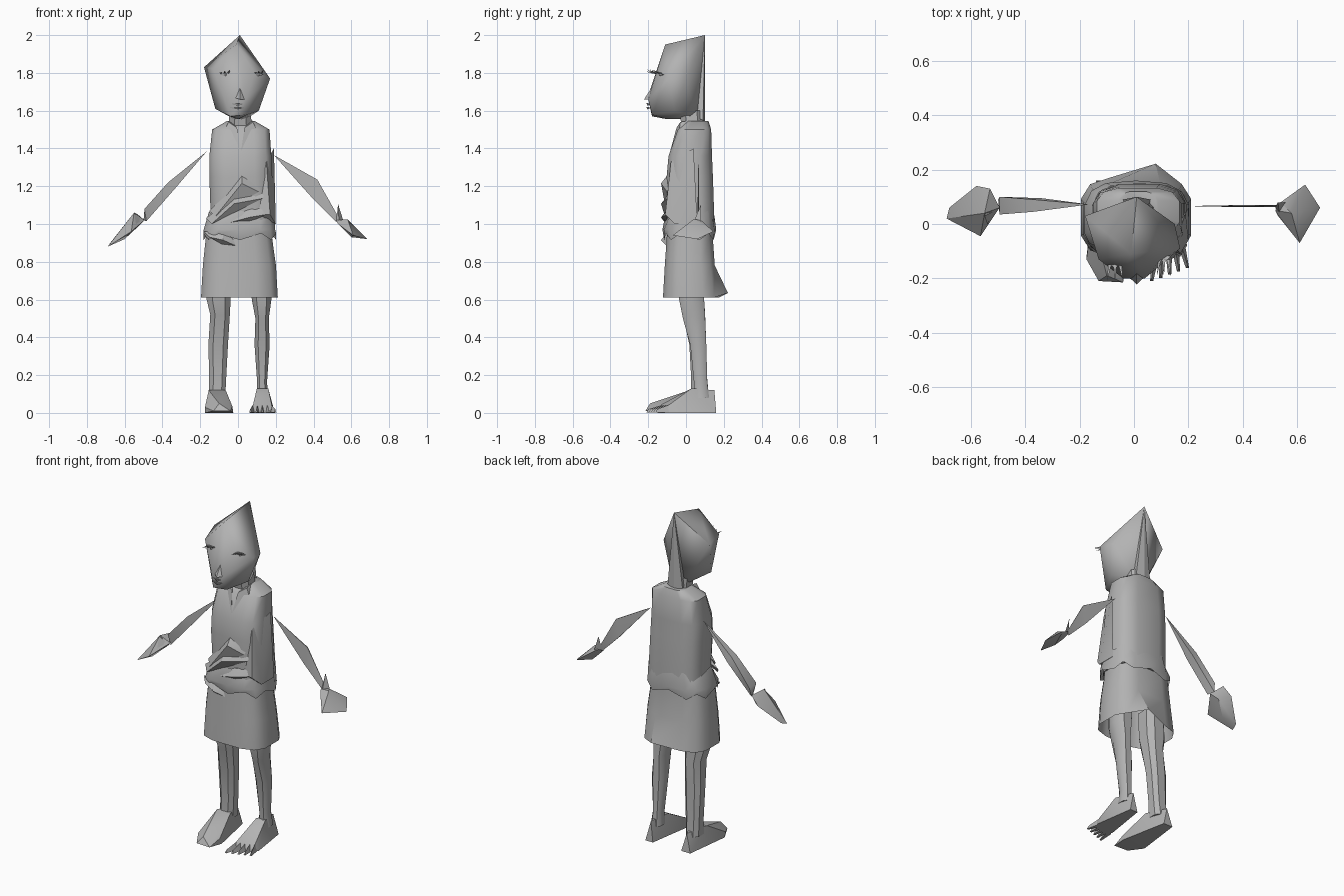
import bpy, bmesh, math
from mathutils import Vector

grey = bpy.data.materials.new("plain grey")
grey.diffuse_color = (0.45, 0.45, 0.45, 1)


def finish(name, bm, angle=40):
    bmesh.ops.recalc_face_normals(bm, faces=bm.faces)
    me = bpy.data.meshes.new(name)
    bm.to_mesh(me)
    bm.free()
    me.materials.append(grey)
    ob = bpy.data.objects.new(name, me)
    bpy.context.collection.objects.link(ob)
    bpy.ops.object.select_all(action='DESELECT')
    ob.select_set(True)
    bpy.context.view_layer.objects.active = ob
    bpy.ops.object.shade_smooth_by_angle(angle=math.radians(angle))
    return ob


def hull(name, pts, angle=40):
    """Faceted solid wrapped around a few corner points."""
    bm = bmesh.new()
    for p in pts:
        bm.verts.new(p)
    bmesh.ops.convex_hull(bm, input=bm.verts[:])
    loose = [v for v in bm.verts if not v.link_faces]
    bmesh.ops.delete(bm, geom=loose, context='VERTS')
    return finish(name, bm, angle)


def loft(name, rings, n=12, power=0.75, caps=True, tweak=None):
    """Skin rings given as (x0, x1, y0, y1, z)."""
    bm = bmesh.new()
    rows = []
    for x0, x1, y0, y1, z in rings:
        row = []
        for i in range(n):
            a = 2 * math.pi * (i + 0.5) / n
            c, s = math.cos(a), math.sin(a)
            c = math.copysign(abs(c) ** power, c)
            s = math.copysign(abs(s) ** power, s)
            row.append(bm.verts.new(((x0 + x1) / 2 + c * (x1 - x0) / 2,
                                     (y0 + y1) / 2 + s * (y1 - y0) / 2, z)))
        rows.append(row)
    for a, b in zip(rows, rows[1:]):
        for i in range(n):
            j = (i + 1) % n
            bm.faces.new((a[i], a[j], b[j], b[i]))
    if caps:
        bm.faces.new(rows[0])
        bm.faces.new(rows[-1])
    if tweak:
        tweak(rows)
    return finish(name, bm)


# Head: pointed crown, broad cheeks, forward muzzle
hull("head", [(0.01, 0.1, 2.0), (-0.01, -0.11, 1.95), (-0.18, 0.03, 1.83),
              (-0.13, -0.13, 1.82), (0.09, -0.14, 1.8), (0.17, -0.09, 1.77),
              (0.15, 0.0, 1.76), (-0.12, -0.07, 1.61), (0.11, -0.06, 1.6),
              (-0.04, -0.2, 1.68), (0.04, -0.2, 1.66), (-0.04, -0.18, 1.57),
              (0.05, -0.18, 1.58), (-0.03, 0.06, 1.56), (0.05, 0.06, 1.56),
              (0, -0.1, 1.555)], 55)
hull("hair_fin", [(0.01, 0.1, 2.0), (-0.04, 0.09, 1.55), (0.06, 0.09, 1.55),
                  (0.01, 0.1, 1.54), (-0.03, 0.04, 1.57), (0.05, 0.04, 1.57)], 20)
hull("nose", [(0.01, -0.17, 1.74), (-0.025, -0.19, 1.67),
              (0.045, -0.19, 1.66), (0.01, -0.222, 1.66)], 20)
for z in (1.635, 1.615):
    hull("lip", [(-0.045, -0.185, z), (0.04, -0.185, z), (0, -0.21, z + 0.006),
                 (0, -0.205, z - 0.008), (0, -0.18, z)], 20)

# Eyes with lashes
for name, x, y, w in (("left", -0.07, -0.15, 0.032), ("right", 0.11, -0.13, 0.026)):
    hull(name + "_eye", [(x - w, y + 0.01, 1.79), (x + w, y + 0.01, 1.79),
                         (x, y - 0.012, 1.801), (x, y - 0.012, 1.783),
                         (x, y + 0.02, 1.79)], 20)
    for k in (-1, 0, 1):
        lx = x + k * w * 0.6
        hull(name + "_lash", [(lx - 0.006, y, 1.802), (lx + 0.006, y, 1.802),
                              (lx, y, 1.793), (lx + k * 0.01, y - 0.06, 1.81 + k * 0.008)], 20)

# Neck and shirt collar
loft("neck", [(-0.05, 0.08, -0.02, 0.1, 1.48), (-0.05, 0.07, -0.04, 0.09, 1.6)], 8)
for s in (-1, 1):
    hull("collar_flap", [(0.015, -0.085, 1.38), (0.015 + s * 0.065, -0.03, 1.54),
                         (0.015 + s * 0.085, -0.035, 1.5), (0.015 + s * 0.02, -0.05, 1.51),
                         (0.015 + s * 0.06, 0.03, 1.55)], 20)

# Sleeveless top
loft("torso", [(-0.15, 0.19, -0.1, 0.15, 0.95), (-0.15, 0.19, -0.1, 0.15, 1.1),
               (-0.155, 0.185, -0.105, 0.145, 1.25), (-0.155, 0.18, -0.095, 0.14, 1.36),
               (-0.14, 0.17, -0.045, 0.135, 1.5), (-0.06, 0.09, 0.0, 0.12, 1.545)], 12, 0.6)
hull("side_fold", [(0.15, -0.08, 1.33), (0.1, -0.09, 1.05), (0.2, -0.06, 1.0),
                   (0.2, 0.06, 1.0), (0.19, 0.04, 1.4), (0.17, -0.11, 1.05)], 25)


# Skirt: open shell with a pulled-out back hem
def pull_hem(rows):
    v = min(rows[0], key=lambda v: (v.co - Vector((0.08, 0.2, 0.61))).length)
    v.co = (0.08, 0.222, 0.635)


loft("skirt", [(-0.2, 0.215, -0.125, 0.175, 0.61), (-0.19, 0.205, -0.115, 0.155, 0.78),
               (-0.175, 0.185, -0.105, 0.145, 0.92), (-0.16, 0.18, -0.1, 0.14, 1.02)],
     12, 0.6, False, pull_hem)


# Bunched sash around the waist with uneven hem
def ruffle(rows):
    for i, v in enumerate(rows[0]):
        v.co.z += 0.035 * (i % 2)
    for i, v in enumerate(rows[2]):
        v.co.z += 0.025 * ((i + 1) % 3)


loft("sash", [(-0.185, 0.205, -0.115, 0.155, 0.915), (-0.185, 0.2, -0.125, 0.16, 0.97),
              (-0.155, 0.195, -0.105, 0.15, 1.02)], 14, 0.65, False, ruffle)
folds = [((-0.15, 1.07), (0.02, 1.24), (0.13, 1.22), 0.05),
         ((-0.17, 1.03), (-0.02, 1.13), (0.15, 1.18), 0.045),
         ((-0.14, 1.02), (0.06, 1.06), (0.17, 1.1), 0.05),
         ((-0.18, 0.96), (-0.08, 0.94), (0.02, 0.93), 0.05)]
for (ax, az), (bx, bz), (cx, cz), t in folds:
    hull("front_fold", [(ax, -0.07, az), (ax + 0.03, -0.1, az - 0.03),
                        (bx, -0.132, bz - t / 2), (bx, -0.1, bz + t / 3), (bx, -0.1, bz - t),
                        (cx, -0.075, cz), (cx - 0.02, -0.1, cz - t)], 25)

# Legs
loft("left_leg", [(-0.155, -0.065, 0.02, 0.125, 0.08), (-0.155, -0.06, 0.025, 0.115, 0.18),
                  (-0.16, -0.05, 0.015, 0.11, 0.36), (-0.15, -0.04, -0.02, 0.105, 0.52),
                  (-0.17, -0.035, -0.04, 0.1, 0.6), (-0.16, -0.03, -0.04, 0.1, 0.75)], 8)
loft("right_leg", [(0.095, 0.165, 0.04, 0.125, 0.08), (0.1, 0.155, 0.04, 0.115, 0.16),
                   (0.085, 0.17, 0.02, 0.11, 0.36), (0.09, 0.165, -0.02, 0.105, 0.5),
                   (0.07, 0.18, -0.04, 0.1, 0.6), (0.06, 0.18, -0.04, 0.1, 0.75)], 8)

# Closed left foot, toed right foot
hull("left_foot", [(-0.155, 0.02, 0.12), (-0.065, 0.02, 0.12), (-0.11, 0.15, 0.11),
                   (-0.14, 0.16, 0.0), (-0.08, 0.16, 0.0), (-0.175, -0.13, 0.03),
                   (-0.175, -0.12, 0.0), (-0.13, -0.21, 0.01), (-0.04, -0.215, 0.01),
                   (-0.025, -0.12, 0.0), (-0.03, -0.13, 0.035), (-0.1, -0.19, 0.05)], 30)
hull("right_foot", [(0.1, 0.03, 0.13), (0.16, 0.03, 0.13), (0.13, 0.15, 0.12),
                    (0.11, 0.16, 0.0), (0.16, 0.16, 0.0), (0.07, -0.1, 0.0),
                    (0.195, -0.08, 0.0), (0.08, -0.13, 0.045), (0.18, -0.1, 0.035),
                    (0.08, -0.14, 0.0), (0.17, -0.12, 0.0)], 30)
for i in range(5):
    x = 0.08 + i * 0.024
    y = -0.115 + i * 0.008
    tip = (x - 0.015 + i * 0.009, -0.21 + i * 0.012, 0.004)
    hull("toe", [(x - 0.013, y, 0.0), (x + 0.013, y, 0.0), (x, y, 0.045),
                 (tip[0] - 0.006, tip[1], 0.002), (tip[0] + 0.006, tip[1], 0.002),
                 (tip[0], tip[1] + 0.01, 0.02)], 20)

# Tapered left arm and nearly flat right arm
hull("left_arm", [(-0.165, 0.072, 1.385), (-0.37, 0.045, 1.22), (-0.34, 0.095, 1.19),
                  (-0.34, 0.05, 1.18), (-0.37, 0.09, 1.22), (-0.495, 0.035, 1.08),
                  (-0.495, 0.1, 1.07), (-0.485, 0.05, 1.015), (-0.5, 0.09, 1.02)])
hull("right_arm", [(0.19, 0.066, 1.365), (0.34, 0.068, 1.27), (0.42, 0.07, 1.235),
                   (0.53, 0.07, 1.04), (0.52, 0.062, 1.01), (0.4, 0.062, 1.13),
                   (0.42, 0.064, 1.235), (0.4, 0.07, 1.13)])

# Mitten hands
hull("left_hand", [(-0.495, 0.06, 1.02), (-0.53, 0.13, 1.05), (-0.58, 0.14, 1.0),
                   (-0.69, 0.02, 0.88), (-0.68, 0.06, 0.895), (-0.565, -0.045, 0.96),
                   (-0.55, 0.04, 1.06), (-0.6, 0.04, 0.92), (-0.53, 0.09, 0.985)], 30)
hull("right_hand", [(0.52, 0.05, 1.02), (0.53, 0.03, 1.0), (0.63, 0.145, 0.96),
                    (0.685, 0.06, 0.92), (0.61, -0.07, 0.94), (0.58, 0.04, 1.025),
                    (0.6, 0.04, 0.93), (0.54, 0.08, 1.02)], 30)
hull("right_thumb", [(0.53, 0.08, 1.105), (0.52, 0.06, 1.02), (0.56, 0.08, 1.01),
                     (0.535, 0.04, 1.01)], 20)
hull("left_thumb", [(-0.55, 0.03, 1.06), (-0.51, 0.05, 1.02), (-0.53, 0.08, 1.03),
                    (-0.54, 0.0, 1.0)], 20)
